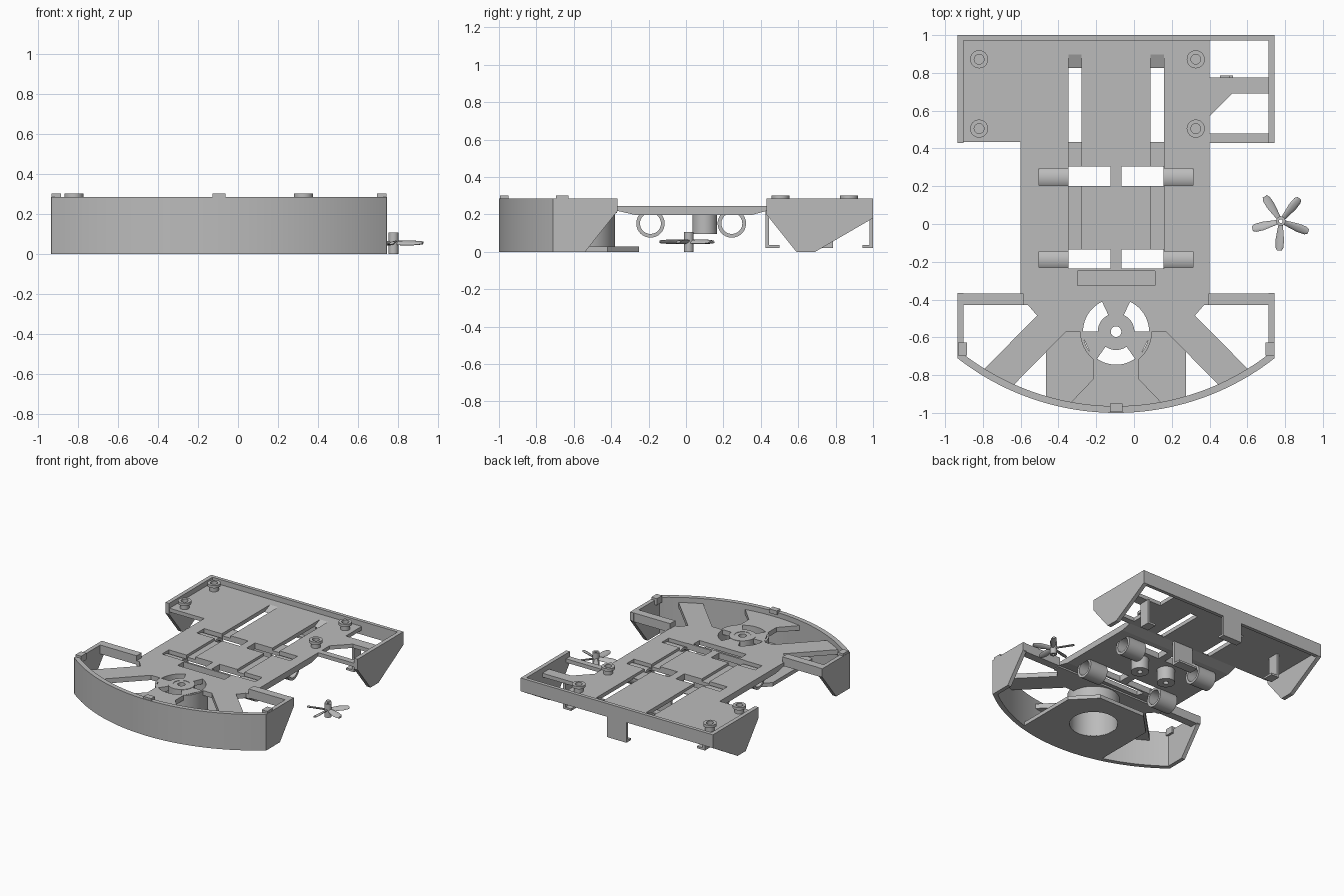
import bpy, bmesh, math
from mathutils import Matrix, Vector

if "Cube" in bpy.data.objects:
    bpy.data.objects.remove(bpy.data.objects["Cube"])

CX = -0.095                      # chassis centre line
HUB = Vector((CX, -0.57, 0))     # fan duct centre
AC, RO, RI = 0.361, 1.361, 1.325  # bumper arc centre y, outer and inner radius

grey = bpy.data.materials.new("grey plastic")
grey.diffuse_color = (0.5, 0.5, 0.5, 1)
grey.use_nodes = True
grey.node_tree.nodes["Principled BSDF"].inputs["Base Color"].default_value = grey.diffuse_color


def finish(name, bm, smooth=False):
    bmesh.ops.recalc_face_normals(bm, faces=bm.faces)
    me = bpy.data.meshes.new(name)
    bm.to_mesh(me)
    bm.free()
    me.materials.append(grey)
    ob = bpy.data.objects.new(name, me)
    bpy.context.collection.objects.link(ob)
    if smooth:
        bpy.context.view_layer.objects.active = ob
        ob.select_set(True)
        bpy.ops.object.shade_smooth_by_angle(angle=math.radians(35))
        ob.select_set(False)
    return ob


def prism(name, pts, a, b, axis="z", smooth=False):
    """Extrude an outline: (x, y) along z, or (y, z) along x."""
    bm = bmesh.new()
    put = (lambda p, h: (p[0], p[1], h)) if axis == "z" else (lambda p, h: (h, p[0], p[1]))
    face = bm.faces.new([bm.verts.new(put(p, a)) for p in pts])
    out = bmesh.ops.extrude_face_region(bm, geom=[face])["geom"]
    move = Vector((0, 0, b - a)) if axis == "z" else Vector((b - a, 0, 0))
    bmesh.ops.translate(bm, vec=move, verts=[v for v in out if isinstance(v, bmesh.types.BMVert)])
    return finish(name, bm, smooth)


def box(name, x0, x1, y0, y1, z0, z1):
    return prism(name, [(x0, y0), (x1, y0), (x1, y1), (x0, y1)], z0, z1)


def tube(name, c, ro, ri, a, b, axis="z", n=40):
    """Hollow cylinder from a to b along the axis."""
    bm = bmesh.new()
    rings = []
    for i in range(n):
        t = 2 * math.pi * i / n
        ring = []
        for r, h in ((ro, a), (ro, b), (ri, b), (ri, a)):
            u, v = r * math.cos(t), r * math.sin(t)
            p = (c[0] + u, c[1] + v, h) if axis == "z" else (h, c[0] + u, c[1] + v)
            ring.append(bm.verts.new(p))
        rings.append(ring)
    for i in range(n):
        p, q = rings[i], rings[(i + 1) % n]
        for k in range(4):
            bm.faces.new((p[k], p[(k + 1) % 4], q[(k + 1) % 4], q[k]))
    return finish(name, bm, True)


def circle(c, r, n=40):
    return [(c[0] + r * math.cos(2 * math.pi * i / n), c[1] + r * math.sin(2 * math.pi * i / n))
            for i in range(n)]


def arc(r, d, n=32):
    """Points on the bumper arc from CX - d to CX + d."""
    m = math.asin(d / r)
    return [(CX + r * math.sin(m * (2 * i / n - 1)), AC - r * math.cos(m * (2 * i / n - 1)))
            for i in range(n + 1)]


def mirrored(half):
    return [(CX + d, y) for d, y in half] + [(CX - d, y) for d, y in reversed(half)]


def cut(target, cutters):
    for c in cutters:
        c.hide_render = True
        c.hide_set(True)
        m = target.modifiers.new("cut", "BOOLEAN")
        m.operation, m.object, m.solver = "DIFFERENCE", c, "EXACT"


# ---- decks ----
mid = prism("middle_deck", [(-0.37, 0.245), (-0.37, 0.22), (-0.27, 0.197), (0.35, 0.197),
                            (0.435, 0.22), (0.435, 0.245)], -0.6, 0.4, "x")
rear = prism("rear_deck", [(-0.92, 0.435), (0.4, 0.435), (0.4, 0.57), (0.52, 0.69), (0.73, 0.69),
                           (0.73, 0.775), (0.4, 0.775), (0.4, 0.985), (-0.92, 0.985)], 0.215, 0.245)
front = prism("front_deck", mirrored([(0.495, -0.37), (0.495, -0.43), (0.465, -0.43), (0.418, -0.485),
                                      (0.70, -0.77), (0.55, -0.86), (0.265, -0.57), (0.19, -0.57),
                                      (0.12, -0.715), (0.12, -0.82), (0.24, -0.945), (0.08, -0.975)]),
              0.207, 0.245)

# openings in the middle and rear decks
mid_cuts, rear_cuts = [], []
for s in (-1, 1):
    xs = sorted((CX + s * 0.03, CX + s * 0.253))
    xt = sorted((CX + s * 0.25, CX + s * 0.408))
    xg = sorted((CX + s * 0.183, CX + s * 0.253))
    for y0, y1 in ((0.2, 0.305), (-0.235, -0.135)):
        mid_cuts.append(box("wheel_slot_cutter", *xs, y0, y1, 0.1, 0.3))
        mid_cuts.append(box("axle_slot_cutter", *xt, y0 + 0.004, y1 - 0.01, 0.1, 0.3))
    mid_cuts.append(box("groove_cutter", *xg, -0.2, 0.44, 0.225, 0.3))
    rear_cuts.append(box("long_slot_cutter", *xg, 0.42, 0.80, 0.1, 0.3))
    rear_cuts.append(prism("ramp_cutter", [(0.79, 0.2), (0.90, 0.246), (0.90, 0.3), (0.79, 0.3)],
                           *xg, "x"))
mid_cuts.append(box("latch_slot_cutter", CX - 0.205, CX + 0.205, -0.325, -0.25, 0.1, 0.3))
cut(mid, mid_cuts)
cut(rear, rear_cuts)

# fan openings between the three spokes, and the hub hole
fan_cuts = [prism("hub_cutter", circle(HUB, 0.028, 24), 0.1, 0.3)]
for a0, a1 in ((0, 65), (115, 180), (235, 305)):
    ang = [math.radians(a0 + (a1 - a0) * i / 12) for i in range(13)]
    ring = [(HUB.x + 0.175 * math.cos(t), HUB.y + 0.175 * math.sin(t)) for t in ang]
    ring += [(HUB.x + 0.097 * math.cos(t), HUB.y + 0.097 * math.sin(t)) for t in reversed(ang)]
    fan_cuts.append(prism("fan_cutter", ring, 0.1, 0.3))
cut(front, fan_cuts)
tube("motor_collar", HUB, 0.097, 0.06, 0.19, 0.248)

# ---- fan duct and floor ----
tube("fan_duct", HUB, 0.19, 0.175, 0.002, 0.243, n=56)
floor = prism("duct_floor", [(CX - 0.37, -0.42), *arc(RI + 0.01, 0.37, 16), (CX + 0.37, -0.42),
                             (CX + 0.205, -0.25), (CX - 0.205, -0.25)], 0, 0.03)
cut(floor, [prism("duct_cutter", circle(HUB, 0.176, 56), -0.1, 0.1)])

# ---- curved bumper ----
prism("front_bumper", arc(RO, 0.84, 48) + arc(RI, 0.84, 48)[::-1], 0, 0.285, smooth=True)
box("bumper_tab", CX - 0.033, CX + 0.033, -0.995, -0.95, 0.27, 0.302)

# ---- side plates, rails and tabs on both sides ----
for s in (-1, 1):
    xs = sorted((CX + s * 0.84, CX + s * 0.808))
    prism("front_side_plate", [(-0.712, 0), (-0.54, 0), (-0.365, 0.22), (-0.365, 0.285),
                               (-0.712, 0.285)], *xs, "x")
    prism("rear_side_plate", [(0.43, 0.2), (0.59, 0), (0.69, 0), (1, 0.18), (1, 0.285),
                              (0.43, 0.285)], *xs, "x")
    xr = sorted((CX + s * 0.83, CX + s * 0.49))
    box("front_rail", *xr, -0.43, -0.367, 0.215, 0.285)
    xt = sorted((CX + s * 0.838, CX + s * 0.79))
    box("side_tab", *xt, -0.695, -0.628, 0.25, 0.302)
box("back_wall", CX - 0.84, CX + 0.84, 0.972, 1.0, 0.18, 0.285)
box("rear_cross_bar", 0.39, 0.73, 0.43, 0.478, 0.215, 0.245)

# ---- board clips under the rear deck ----
for y, yf in ((0.425, 0.50), (1.0, 0.945)):
    w = 0.02 if yf > y else -0.02
    box("clip_leg", CX - 0.085, CX + 0.085, *sorted((y, y + w)), 0.02, 0.22)
    box("clip_foot", CX - 0.085, CX + 0.085, *sorted((y, yf)), 0.02, 0.036)
for s in (-1, 1):
    box("clip_leg", *sorted((CX + s * 0.62, CX + s * 0.60)), 0.70, 0.785, 0.02, 0.22)
    box("clip_foot", *sorted((CX + s * 0.62, CX + s * 0.55)), 0.70, 0.785, 0.02, 0.036)

# ---- standoffs ----
for x in (-0.82, 0.327):
    for y in (0.505, 0.872):
        tube("standoff_neck", (x, y), 0.034, 0.026, 0.24, 0.29, n=24)
        tube("standoff_cap", (x, y), 0.048, 0.026, 0.28, 0.302, n=24)

# ---- axle tubes and motor posts ----
for y in (-0.19, 0.245):
    for x0, x1 in ((-0.505, -0.348), (0.155, 0.313)):
        tube("axle_tube", (y, 0.152), 0.076, 0.056, x0, x1, "x")
for s in (-1, 1):
    tube("screw_post", (CX + s * 0.123, 0.10), 0.066, 0.02, 0.095, 0.21)

# ---- loose propeller ----
P = Vector((0.777, 0.015, 0.054))
tube("propeller_hub", P, 0.025, 0.01, 0, 0.107, n=24)
bm = bmesh.new()
for k in range(5):
    rings = []
    for r, w, pitch in ((0.015, 0.013, 38), (0.05, 0.019, 32), (0.10, 0.025, 25),
                        (0.14, 0.022, 18), (0.156, 0.013, 15)):
        rot = Matrix.Rotation(math.radians(51 + 72 * k), 4, "Z") @ Matrix.Translation((r, 0, 0)) \
            @ Matrix.Rotation(math.radians(pitch), 4, "X")
        rings.append([bm.verts.new(P + rot @ Vector((0, w * math.cos(t), 0.007 * math.sin(t))))
                      for t in [math.pi * i / 5 for i in range(10)]])
    for p, q in zip(rings, rings[1:]):
        for i in range(10):
            bm.faces.new((p[i], p[(i + 1) % 10], q[(i + 1) % 10], q[i]))
    bm.faces.new(rings[0])
    bm.faces.new(rings[-1])
finish("propeller_blades", bm, True)
